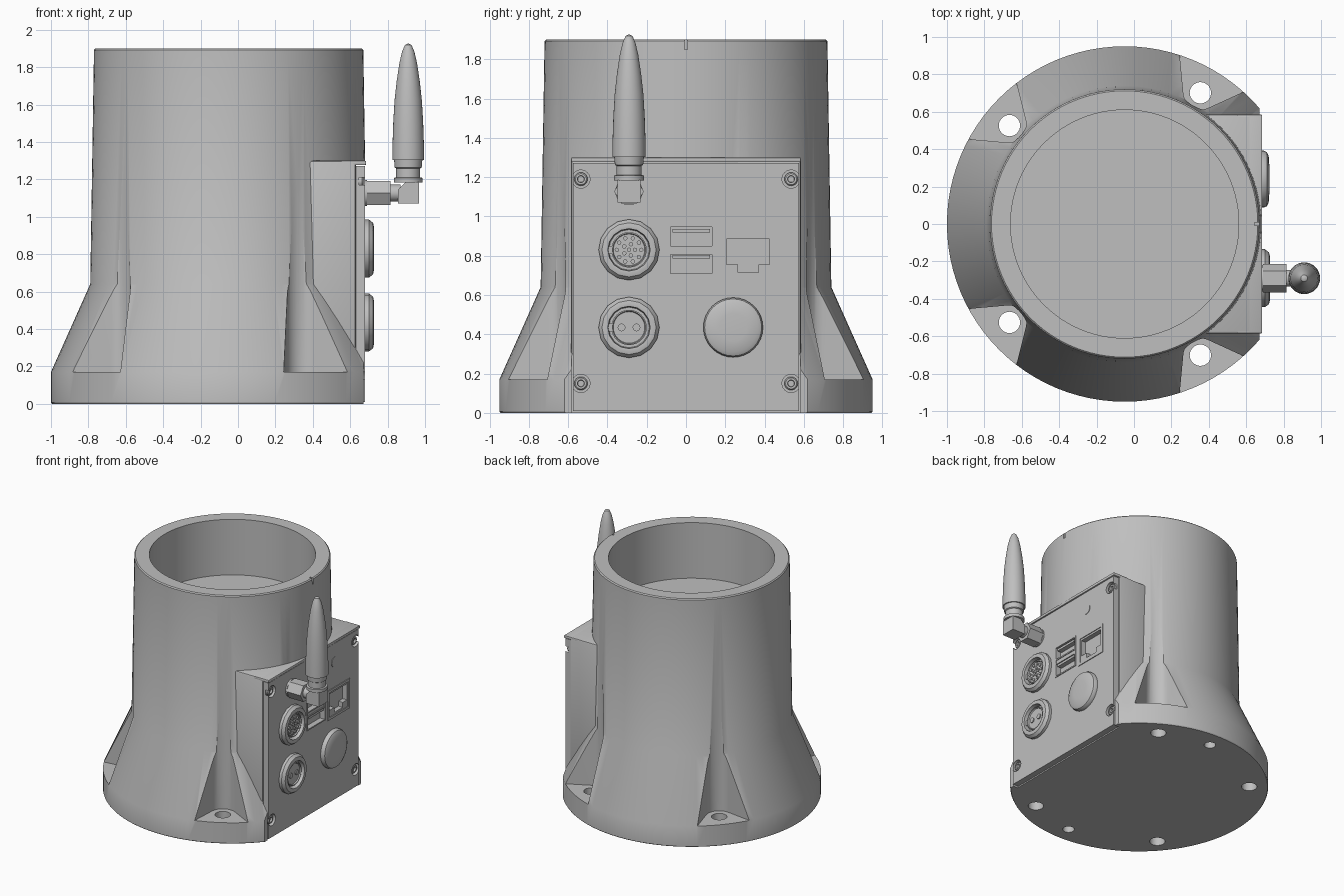
import bpy, bmesh, math
from mathutils import Vector, Matrix

if "Cube" in bpy.data.objects:
    bpy.data.objects.remove(bpy.data.objects["Cube"])

COLOUR = (0.52, 0.52, 0.52, 1)
grey = bpy.data.materials.new("plain grey")
grey.use_nodes = True
grey.diffuse_color = COLOUR
grey.node_tree.nodes["Principled BSDF"].inputs["Base Color"].default_value = COLOUR

CX = -0.05      # axis of the round body
FACE = 0.678    # outer face of the connector panel
AXIS_X = Matrix(((0, 0, 1), (1, 0, 0), (0, 1, 0))).to_4x4()   # lathe axis z -> x


def finish(name, bm, matrix=None):
    if matrix:
        bmesh.ops.transform(bm, matrix=matrix, verts=bm.verts)
    bmesh.ops.remove_doubles(bm, verts=bm.verts, dist=1e-5)
    bmesh.ops.recalc_face_normals(bm, faces=bm.faces)
    mesh = bpy.data.meshes.new(name)
    bm.to_mesh(mesh)
    bm.free()
    mesh.materials.append(grey)
    obj = bpy.data.objects.new(name, mesh)
    bpy.context.collection.objects.link(obj)
    return obj


def lathe(name, profile, loc, along_x=False, segs=32):
    """Spin (radius, height) points; a profile off the axis closes into a ring."""
    bm = bmesh.new()
    points = list(profile)
    if points[-1][0] > 0:
        points.append(points[0])
    verts = [bm.verts.new((r, 0, h)) for r, h in points]
    edges = [bm.edges.new(pair) for pair in zip(verts, verts[1:])]
    bmesh.ops.spin(bm, geom=verts + edges, cent=(0, 0, 0), axis=(0, 0, 1),
                   angle=math.tau, steps=segs, use_merge=True)
    bmesh.ops.dissolve_degenerate(bm, dist=1e-5, edges=bm.edges)
    return finish(name, bm, Matrix.Translation(loc) @ (AXIS_X if along_x else Matrix()))


def rod(name, radius, length, loc, along_x=False, segs=32):
    return lathe(name, [(0, 0), (radius, 0), (radius, length), (0, length)], loc, along_x, segs)


def box(name, x, y, z, bevel=0):
    bm = bmesh.new()
    bmesh.ops.create_cube(bm, size=1)
    for v in bm.verts:
        v.co = Vector([(a + b) / 2 + c * (b - a) for (a, b), c in zip((x, y, z), v.co)])
    if bevel:
        bmesh.ops.bevel(bm, geom=bm.edges[:], offset=bevel, segments=2, affect='EDGES', profile=0.5)
    return finish(name, bm)


def loft(name, loops):
    """Solid between two matching loops of points."""
    bm = bmesh.new()
    low, high = [[bm.verts.new(p) for p in loop] for loop in loops]
    bm.faces.new(low)
    bm.faces.new(high)
    for i in range(len(low)):
        bm.faces.new((low[i - 1], low[i], high[i], high[i - 1]))
    return finish(name, bm)


def cut(target, cutters):
    bpy.context.view_layer.objects.active = target
    for cutter in cutters:
        mod = target.modifiers.new("cut", 'BOOLEAN')
        mod.operation, mod.solver, mod.object = 'DIFFERENCE', 'EXACT', cutter
        bpy.ops.object.modifier_apply(modifier=mod.name)
        bpy.data.objects.remove(cutter)


def scoop(hole, angle):
    """Drafted pocket around a bolt hole, flaring outwards."""
    spread = math.radians(33)
    loops = []
    for z, r in ((0.17, 0.1), (1.4, 0.074)):
        start = math.pi / 2 + spread
        arc = [start + (math.pi - 2 * spread) * i / 14 for i in range(15)]
        pts = [(r * math.cos(a), r * math.sin(a)) for a in arc]
        far = pts[0][1] + (0.4 - pts[0][0]) * math.tan(spread)
        pts = [(0.4, far)] + pts + [(0.4, -far)]
        turn = Matrix.Rotation(angle, 3, 'Z')
        loops.append([hole + turn @ Vector((u, v, 0)) + Vector((0, 0, z)) for u, v in pts])
    return loft("scoop_cutter", loops)


# Flared cup-shaped body
body = lathe("body", [(0, 0), (0.945, 0), (0.95, 0.008), (0.95, 0.17), (0.74, 0.64),
                      (0.72, 1.892), (0.712, 1.9), (0.61, 1.9), (0.61, 1.45), (0, 1.45)],
             (CX, 0, 0), segs=96)
cutters = []
for degrees in (60, 139.5, -139.5, -60):
    angle = math.radians(degrees)
    hole = Vector((CX + 0.81 * math.cos(angle), 0.81 * math.sin(angle), 0))
    cutters += [scoop(hole, angle), rod("bolt_cutter", 0.057, 0.5, hole - Vector((0, 0, 0.1)))]
for side in (-1, 1):
    cutters.append(rod("dowel_cutter", 0.043, 0.25, (CX, 0.81 * side, -0.1)))
cutters.append(box("flat_cutter", (0.67, 1.2), (-1, 1), (-0.1, 1.28)))
cutters.append(box("panel_cutter", (0.63, 1.2), (-0.582, 0.582), (-0.1, 1.28)))
cutters.append(box("notch_cutter", (0.645, 0.8), (-0.007, 0.007), (1.85, 2)))
cut(body, cutters)

# Housing behind the panel, with its top lip
box("housing", (0.2, 0.63), (-0.585, 0.585), (0.003, 1.3), 0.012)
box("housing_lip", (0.55, 0.685), (-0.585, 0.585), (1.276, 1.3), 0.006)

# Panel with openings for screws and sockets
panel = box("panel", (0.63, FACE), (-0.576, 0.576), (0.01, 1.272))
corners = [(y, z) for y in (-0.535, 0.535) for z in (0.15, 1.19)]
cutters = [rod("screw_cutter", 0.046, 0.1, (FACE - 0.03, y, z), True) for y, z in corners]
for z in (0.71, 0.85):
    cutters.append(box("slot_cutter", (0.64, 0.8), (-0.078, 0.133), (z, z + 0.095)))
cutters.append(box("jack_cutter", (0.64, 0.8), (0.205, 0.425), (0.755, 0.885)))
cutters.append(box("jack_key_cutter", (0.64, 0.8), (0.265, 0.37), (0.715, 0.76)))
cut(panel, cutters)

# Socket-head screws
for y, z in corners:
    lathe("screw", [(0, 0), (0.034, 0), (0.034, 0.016), (0.028, 0.022), (0.018, 0.022),
                    (0.016, 0.008), (0, 0.008)], (FACE - 0.03, y, z), True, 24)

# Stacked flat sockets: frame bars and tongues
for z in (0.7, 0.805, 0.84, 0.945):
    box("slot_frame_bar", (0.66, FACE + 0.006), (-0.09, 0.145), (z, z + 0.01))
for y in (-0.09, 0.135):
    box("slot_frame_side", (0.66, FACE + 0.006), (y, y + 0.01), (0.7, 0.955))
for z in (0.785, 0.918):
    box("slot_tongue", (0.63, FACE), (-0.068, 0.123), (z, z + 0.018))

# Network jack frame
for z in (0.68, 0.9):
    box("jack_frame_bar", (0.66, FACE + 0.006), (0.175, 0.455), (z, z + 0.02))
for y in (0.175, 0.435):
    box("jack_frame_side", (0.66, FACE + 0.006), (y, y + 0.02), (0.68, 0.92))

# Round connectors: collar, insert, key and pins
pin_rings = {0.83: [(0, 1, 0.011), (0.03, 5, 0.011), (0.062, 10, 0.011)], 0.435: [(0.038, 2, 0.02)]}
for z, rings in pin_rings.items():
    lathe("connector_collar", [(0.1, 0), (0.155, 0), (0.155, 0.022), (0.138, 0.044), (0.12, 0.048),
                               (0.108, 0.046), (0.104, 0.01)], (FACE, -0.29, z), True, 16)
    lathe("connector_insert", [(0, 0), (0.106, 0), (0.106, 0.008), (0.09, 0.008), (0.09, 0.03),
                               (0.084, 0.032), (0.08, 0.022), (0, 0.022)], (FACE, -0.29, z), True)
    box("connector_key", (FACE, FACE + 0.03), (-0.4, -0.375), (z - 0.02, z + 0.02))
    for radius, count, size in rings:
        for i in range(count):
            a = math.tau * i / count
            rod("connector_pin", size, 0.03,
                (FACE, -0.29 + radius * math.cos(a), z + radius * math.sin(a)), True, 12)

# Domed cap and indicator lamp
lathe("round_cap", [(0, 0), (0.152, 0), (0.152, 0.016), (0.145, 0.032), (0.125, 0.042),
                    (0.07, 0.046), (0, 0.047)], (FACE, 0.24, 0.435), True)
rod("indicator_lamp", 0.04, 0.004, (FACE, 0.265, 1.125), True)

# Antenna mount: washer, hex nuts, neck and chamfered elbow
AY, AZ, AX = -0.29, 1.127, 0.91
rod("antenna_washer", 0.07, 0.012, (FACE, AY, AZ), True)
rod("antenna_nut", 0.075, 0.125, (FACE + 0.012, AY, AZ), True, 6)
rod("antenna_neck", 0.045, 0.06, (FACE + 0.13, AY, AZ), True)
elbow = [(0.855, 1.07), (0.968, 1.07), (0.968, 1.185), (0.895, 1.185), (0.855, 1.145)]
loft("antenna_elbow", [[(x, y, z) for x, z in elbow] for y in (AY - 0.058, AY + 0.058)])

# Antenna with its ferrule
lathe("antenna_ferrule", [(0, 0), (0.077, 0), (0.077, 0.025), (0.064, 0.028), (0.064, 0.075),
                          (0.072, 0.08), (0.076, 0.125), (0, 0.125)], (AX, AY, 1.183))
lathe("antenna_rod", [(0, 0), (0.085, 0), (0.084, 0.08), (0.08, 0.2), (0.073, 0.32), (0.062, 0.42),
                      (0.047, 0.52), (0.033, 0.58), (0.018, 0.615), (0, 0.625)], (AX, AY, 1.303))

# Smooth round surfaces, keep edges sharp
bpy.ops.object.select_all(action='DESELECT')
for obj in bpy.context.collection.objects:
    if obj.type == 'MESH' and obj.data.materials and obj.data.materials[0] == grey:
        obj.select_set(True)
        bpy.context.view_layer.objects.active = obj
bpy.ops.object.shade_smooth_by_angle(angle=math.radians(25))
